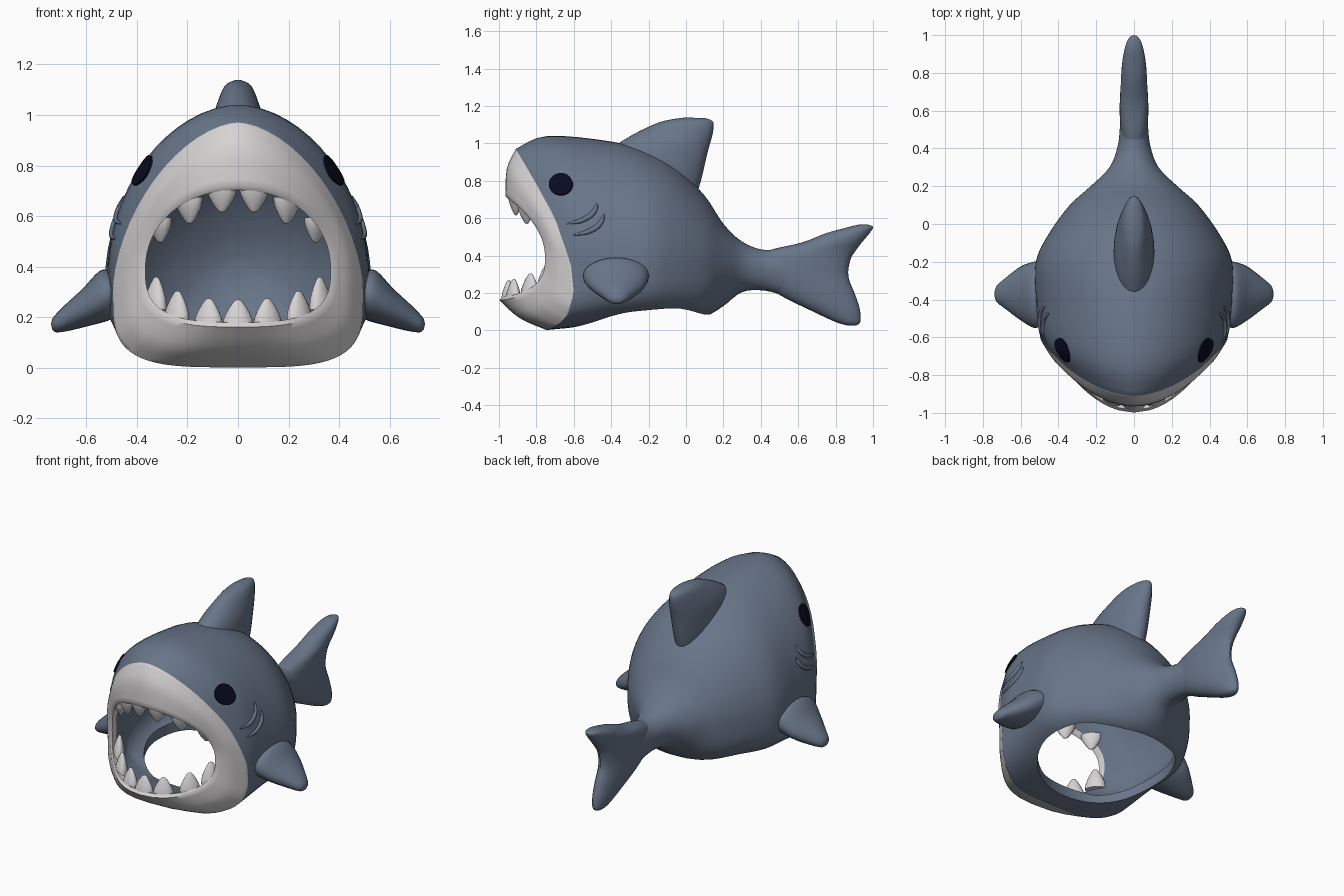
import bpy, bmesh, math
from mathutils import Vector as V
from mathutils.bvhtree import BVHTree

if "Cube" in bpy.data.objects:
    bpy.data.objects.remove(bpy.data.objects["Cube"])


def material(name, rgb):
    m = bpy.data.materials.new(name)
    m.diffuse_color = (*rgb, 1)
    m.use_nodes = True
    m.node_tree.nodes["Principled BSDF"].inputs["Base Color"].default_value = m.diffuse_color
    return m


SLATE = material("slate blue skin", (0.14, 0.18, 0.25))
PALE = material("pale lip and teeth", (0.67, 0.65, 0.65))
NAVY = material("dark navy eye", (0.003, 0.003, 0.015))
N = 64


def smooth_chain(rings, sub=4):
    """Catmull-Rom resampling along a list of rings."""
    out, last = [], len(rings) - 1
    for i in range(last):
        p = [rings[max(0, min(last, i + k))] for k in (-1, 0, 1, 2)]
        for s in range(sub):
            t = s / sub
            out.append([(b * 2 + (c - a) * t + (a * 2 - b * 5 + c * 4 - d) * t * t
                         + (b * 3 - a - c * 3 + d) * t ** 3) * 0.5 for a, b, c, d in zip(*p)])
    return out + [rings[-1]]


def build(name, rings, mats, mat_rule=None):
    """Skin a list of closed rings into a capped solid."""
    n = len(rings[0])
    bm = bmesh.new()
    vs = [[bm.verts.new(p) for p in r] for r in rings]
    for i in range(len(rings) - 1):
        for j in range(n):
            k = (j + 1) % n
            f = bm.faces.new((vs[i][j], vs[i][k], vs[i + 1][k], vs[i + 1][j]))
            if mat_rule:
                f.material_index = mat_rule(i)
    bm.faces.new(vs[0])
    bm.faces.new(vs[-1])
    bmesh.ops.recalc_face_normals(bm, faces=bm.faces)
    return finish(name, bm, mats)


def finish(name, bm, mats):
    me = bpy.data.meshes.new(name)
    bm.to_mesh(me)
    bm.free()
    ob = bpy.data.objects.new(name, me)
    bpy.context.collection.objects.link(ob)
    for m in mats:
        me.materials.append(m)
    shade(ob)
    return ob


def shade(ob):
    bpy.ops.object.select_all(action='DESELECT')
    ob.select_set(True)
    bpy.context.view_layer.objects.active = ob
    bpy.ops.object.shade_smooth_by_angle(angle=math.radians(45))


def section(w, top, bot, mid, pu, pl, y):
    """Egg-shaped ring; y is a number or a function of (x, z, cos)."""
    ring = []
    for i in range(N):
        a = 2 * math.pi * i / N
        s, c = math.sin(a), math.cos(a)
        p = pu if c > 0 else pl
        x = math.copysign(w * abs(s) ** (2 / p), s)
        h = top - mid if c > 0 else mid - bot
        z = mid + math.copysign(h * abs(c) ** (2 / p), c)
        ring.append(V((x, y(x, z, c) if callable(y) else y, z)))
    return ring


def ellipses(rows, n=24, sub=4):
    """Rings from (centre, half chord, half thickness) rows."""
    rings = [[V(c) + V(a) * math.cos(2 * math.pi * i / n) + V(b) * math.sin(2 * math.pi * i / n)
              for i in range(n)] for c, a, b in rows]
    return smooth_chain(rings, sub)


def border_y(z):
    pts = [(-1, -.75), (0, -.75), (.04, -.67), (.08, -.635), (.2, -.6), (.35, -.615),
           (.6, -.7), (.8, -.81), (.97, -.91), (2, -.91)]
    for (z0, y0), (z1, y1) in zip(pts, pts[1:]):
        if z <= z1:
            return y0 + (y1 - y0) * (z - z0) / (z1 - z0)


def lip_y(x, c):
    y0 = -.998 + .016 * (1 + c)
    return y0 + (-.745 - y0) * (x / .385) ** 2


# Body: cavity, rolled lip, pale mouth band and outer skin as one shell
border = section(.495, .97, .002, .3, 1.7, 3.7, lambda x, z, c: border_y(z))
lip_out = section(.385, .72, .162, .39, 2.1, 3, lambda x, z, c: lip_y(x, c))
lip_edge = section(.366, .703, .18, .39, 2.1, 3, lambda x, z, c: lip_y(x, c) + .014)
lip_in = section(.368, .71, .172, .39, 2.1, 3, lambda x, z, c: lip_y(x, c) + .06)
band_mid = [a.lerp(b, .5) + V((0, -.02, -.015 if a.z < .35 else .02)) for a, b in zip(lip_out, border)]

outer_rows = [(-.4, .52, 1.01, .035, .35, 1.95, 3.3), (-.2, .52, .955, .058, .36, 1.9, 3.4),
              (-.05, .45, .87, .07, .36, 1.9, 3.3), (.1, .34, .72, .076, .36, 1.9, 3),
              (.2, .23, .57, .13, .36, 2, 2), (.3, .13, .475, .205, .35, 2, 2),
              (.42, .085, .43, .213, .33, 2, 2), (.56, .07, .44, .18, .32, 2, 2),
              (.72, .04, .44, .18, .3, 2, 2)]
outer = [section(*r[1:], r[0]) for r in outer_rows]
cheek = []
for i, (a, b) in enumerate(zip(border, outer[0])):
    c = max(0, math.cos(2 * math.pi * i / N)) ** .8
    p = a.lerp(b, .45)
    cheek.append(V((p.x * (1 + .08 * c), p.y - .06 * c, p.z + .052 * c)))
outer = smooth_chain([border, cheek] + outer)

inner = [section(.06, .42, .32, .37, 2, 2, .2), section(.16, .52, .21, .36, 2, 2, .165),
         section(.29, .67, .13, .36, 1.9, 3, .075), section(.405, .81, .12, .36, 1.9, 3.3, -.06),
         section(.47, .9, .108, .36, 1.9, 3.4, -.2), section(.47, .955, .085, .35, 1.95, 3.3, -.4),
         section(.44, .9, .065, .33, 1.8, 3.4, lambda x, z, c: border_y(z) + .06)]
inner = smooth_chain(inner, 3)
band = smooth_chain([lip_out, band_mid, border])
rings = inner + [lip_in, lip_edge] + band[:-1] + outer
n_in, n_out = len(inner), len(inner) + 1 + len(band)
body = build("body", rings, [SLATE, PALE], lambda i: 1 if n_in <= i < n_out else 0)
body_tree = BVHTree.FromPolygons([v.co.copy() for v in body.data.vertices],
                                 [list(p.vertices) for p in body.data.polygons])

# Underside opening
cutter = build("underside_cutter", ellipses([((0, -.25, z), (r, 0, 0), (0, r * .9, 0))
                                             for z, r in ((-.3, .425), (.25, .415))], 64, 1), [SLATE, PALE])
cutter.hide_render = True
mod = body.modifiers.new("opening", 'BOOLEAN')
mod.operation, mod.solver, mod.object = 'DIFFERENCE', 'EXACT', cutter
bpy.context.view_layer.objects.active = body
bpy.ops.object.modifier_apply(modifier=mod.name)
bpy.data.objects.remove(cutter)
shade(body)


# Tail and dorsal fins: rows of leading y z, trailing y z, half thickness
def upright_fin(name, rows):
    build(name, ellipses([((0, (a + b) / 2, (za + zb) / 2), (0, (b - a) / 2, (zb - za) / 2), (t, 0, 0))
                          for a, za, b, zb, t in rows]), [SLATE])


tail = [(.025, .87, .905, .012), (.045, .80, .932, .035), (.11, .66, .93, .055),
        (.19, .5, .905, .068), (.29, .36, .868, .076), (.38, .36, .88, .076),
        (.43, .45, .91, .072), (.47, .62, .94, .068), (.52, .75, .982, .058),
        (.553, .87, 1.0, .04), (.565, .92, .975, .014)]
upright_fin("tail_fin", [(a, z, b, z, t) for z, a, b, t in tail])
upright_fin("dorsal_fin", [(-.37, .965, .06, .735, .1), (-.38, .985, .085, .82, .108),
                           (-.33, 1.02, .115, .95, .1), (-.25, 1.065, .14, 1.04, .08),
                           (-.15, 1.11, .148, 1.095, .06), (-.08, 1.128, .138, 1.122, .042),
                           (-.01, 1.138, .1, 1.136, .014)])


def on_skin(s, y, z, lift):
    hit, normal, _, _ = body_tree.ray_cast(V((s * 2, y, z)), V((-s, 0, 0)))
    return hit + normal * lift


for s, side in ((1, "right"), (-1, "left")):
    # Pectoral fins: x, z, leading y, trailing y, half thickness
    rows = [(.495, .30, -.54, -.2, .09), (.53, .285, -.55, -.2, .1), (.6, .24, -.51, -.225, .075),
            (.68, .195, -.45, -.285, .05), (.725, .17, -.415, -.325, .03), (.737, .163, -.385, -.355, .01)]
    build(side + "_pectoral_fin",
          ellipses([((s * x, (a + b) / 2, z), (0, (b - a) / 2, 0), (s * t * .2, 0, t * .97))
                    for x, z, a, b, t in rows]), [SLATE])

    # Eyes: thin plates following the skin
    bm = bmesh.new()
    prev = None
    for r in (.05, .35, .7, .97, 1.0):
        lift = .008 if r < 1 else -.001
        ring = [bm.verts.new(on_skin(s, -.668 + .064 * r * math.cos(i * math.pi / 16),
                                     .78 + .059 * r * math.sin(i * math.pi / 16), lift))
                for i in range(32)]
        if prev:
            for i in range(32):
                k = (i + 1) % 32
                bm.faces.new((prev[i], prev[k], ring[k], ring[i]) if s > 0
                             else (ring[i], ring[k], prev[k], prev[i]))
        else:
            bm.faces.new(ring if s > 0 else ring[::-1])
        prev = ring
    finish(side + "_eye", bm, [NAVY])

    # Gills: two curved ridges
    for g, (dy, dz) in enumerate(((0, -.005), (.035, -.065))):
        path = [(-.635, .575, .003), (-.57, .588, .012), (-.515, .615, .014),
                (-.485, .65, .012), (-.475, .685, .003)]
        rows = []
        for i, (y, z, t) in enumerate(path):
            a, b = path[max(0, i - 1)], path[min(4, i + 1)]
            d = V((0, b[0] - a[0], b[1] - a[1])).normalized()
            rows.append((on_skin(s, y + dy, z + dz, .003), V((0, -d.z, d.y)) * t, V((s * t * .8, 0, 0))))
        build("%s_gill_%d" % (side, g + 1), ellipses(rows, 10), [SLATE])


# Teeth: x, gum z, tip z
def tooth(name, x, gum, tip, c):
    y0 = -.998 + .016 * (1 + c)
    along = V((1, 2 * (-.745 - y0) * x / .385 ** 2, 0)).normalized()
    across = V((-along.y, along.x, 0))
    base = V((x, lip_y(x, c), gum - .02 * (1 if tip > gum else -1))) + across * .045
    end = V((base.x * .98, base.y + .005, tip))
    rows = [(base.lerp(end, t), along * .062 * k, across * .036 * k)
            for t, k in ((0, 1), (.3, .92), (.65, .62), (.88, .34), (.97, .19), (1, .04))]
    build(name, ellipses(rows, 14, 2), [PALE])


for i, (x, gum, tip) in enumerate(((.075, .70, .615), (.22, .655, .57), (.345, .575, .495))):
    for s, side in ((1, "right"), (-1, "left")):
        tooth("upper_tooth_%s_%d" % (side, i), s * x, gum, tip, 1)
tooth("lower_tooth_middle", 0, .18, .27, -1)
for i, (x, gum, tip) in enumerate(((.137, .182, .275), (.275, .205, .305), (.365, .25, .36))):
    for s, side in ((1, "right"), (-1, "left")):
        tooth("lower_tooth_%s_%d" % (side, i), s * x, gum, tip, -1)
